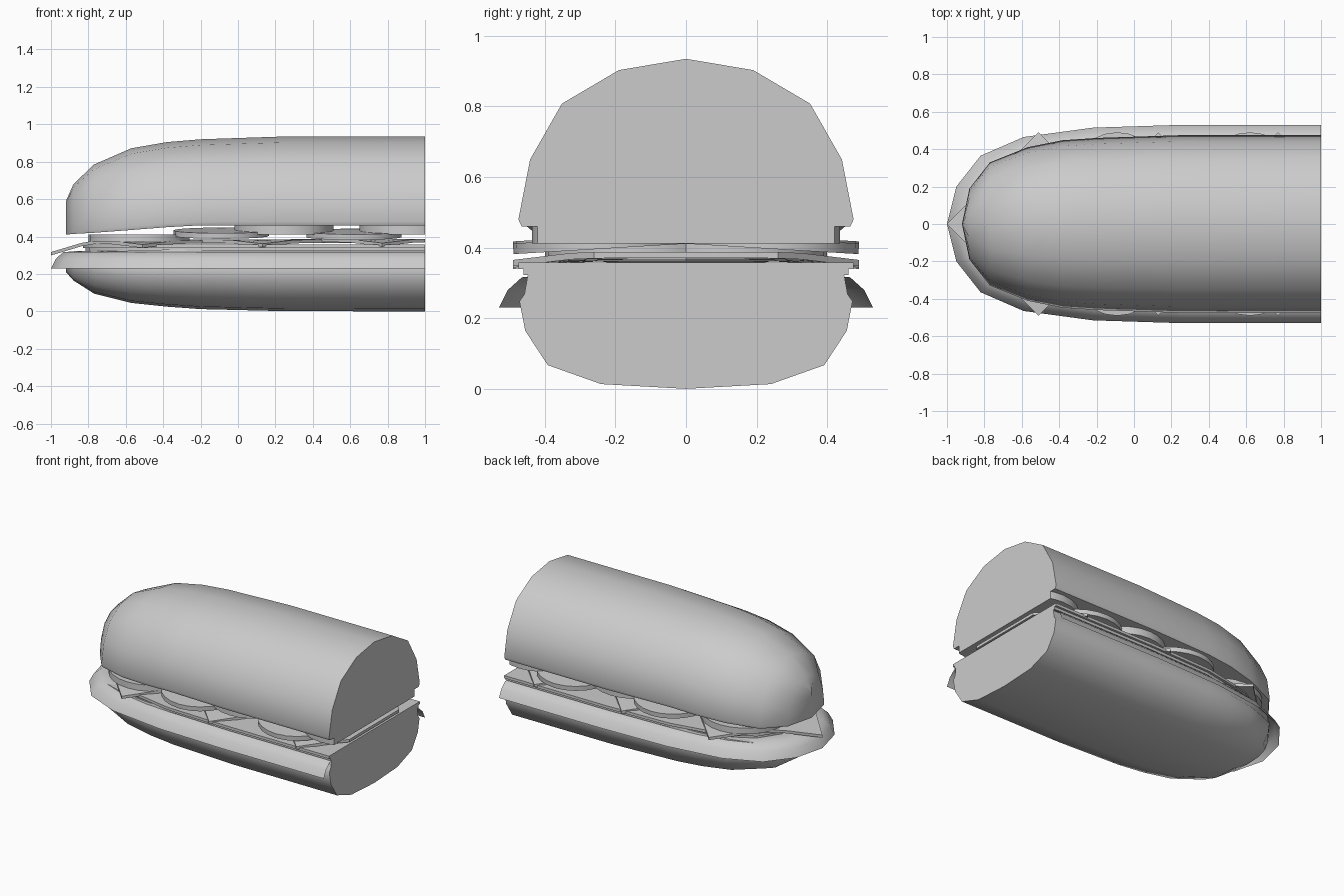
import bpy, bmesh, math
from mathutils import Matrix, Vector

if "Cube" in bpy.data.objects:
    bpy.data.objects.remove(bpy.data.objects["Cube"])


def finish(bm, name, angle=50, closed=True):
    if closed:
        bmesh.ops.recalc_face_normals(bm, faces=bm.faces[:])
    me = bpy.data.meshes.new(name)
    bm.to_mesh(me)
    bm.free()
    ob = bpy.data.objects.new(name, me)
    bpy.context.collection.objects.link(ob)
    bpy.ops.object.select_all(action='DESELECT')
    ob.select_set(True)
    bpy.context.view_layer.objects.active = ob
    bpy.ops.object.shade_smooth_by_angle(angle=math.radians(angle))
    return ob


def bun(name, stations, profile):
    # stations: x, half width, low z, high z; profile: half section in 0..1
    ring = profile + [(-y, z) for y, z in reversed(profile) if y > 0]
    bm = bmesh.new()
    rows = [[bm.verts.new((x, w * y, lo + (hi - lo) * z)) for y, z in ring]
            for x, w, lo, hi in stations]
    n = len(ring)
    for a, b in zip(rows, rows[1:]):
        for i in range(n):
            j = (i + 1) % n
            bm.faces.new((a[i], a[j], b[j], b[i]))
    bm.faces.new(rows[-1])
    bmesh.ops.remove_doubles(bm, verts=bm.verts[:], dist=0.0005)
    return finish(bm, name)


def layer(name, outline, levels, closed):
    # U-shaped outline repeated at (inset, z) levels
    u = outline + [(x, -y) for x, y in reversed(outline[:-1])]
    wide = outline[0][1]
    bm = bmesh.new()
    rows = [[bm.verts.new((1 - (1 - x) * (2 - d) / 2, y * (wide - d) / wide, z))
             for x, y in u] for d, z in levels]
    for a, b in zip(rows, rows[1:]):
        for i in range(len(u) - 1):
            bm.faces.new((a[i], a[i + 1], b[i + 1], b[i]))
    bm.faces.new(rows[-1])
    if closed:
        bm.faces.new(rows[0])
        bm.faces.new([r[0] for r in rows] + [r[-1] for r in reversed(rows)])
    return finish(bm, name, 40, closed)


def trim(bm):
    # flat cut at the sliced end
    bmesh.ops.bisect_plane(bm, geom=bm.verts[:] + bm.edges[:] + bm.faces[:],
                           plane_co=(1, 0, 0), plane_no=(1, 0, 0), clear_outer=True)
    bmesh.ops.holes_fill(bm, edges=[e for e in bm.edges if e.is_boundary], sides=0)


def disc(name, x, y, z, r, thick, tilt=0, pitch=0):
    bm = bmesh.new()
    m = (Matrix.Translation((x, y, z)) @ Matrix.Rotation(tilt, 4, 'X')
         @ Matrix.Rotation(pitch, 4, 'Y'))
    bmesh.ops.create_cone(bm, cap_ends=True, segments=24, radius1=r, radius2=r,
                          depth=thick, matrix=m)
    trim(bm)
    return finish(bm, name)


def cheese(name, x, z, droop):
    # square turned on its corner with sagging tips
    bm = bmesh.new()
    bmesh.ops.create_grid(bm, x_segments=6, y_segments=6, size=0.49 / math.sqrt(2),
                          matrix=Matrix.Rotation(math.pi / 4, 4, 'Z'))
    for v in bm.verts:
        sag = max(0, abs(v.co.y) - 0.3) * 0.12 + max(0, -v.co.x - 0.28) * droop
        v.co += Vector((x, 0, z - sag))
    ext = bmesh.ops.extrude_face_region(bm, geom=bm.faces[:])
    for g in ext['geom']:
        if isinstance(g, bmesh.types.BMVert):
            g.co.z += 0.018
    # put back the underside if extrusion dropped it
    holes = [e for e in bm.edges if e.is_boundary]
    if holes:
        bmesh.ops.holes_fill(bm, edges=holes, sides=0)
    trim(bm)
    return finish(bm, name, 30)


# bread halves
bun("top_bun",
    [(-.92, 0, .41, .59), (-.88, .19, .414, .68), (-.77, .33, .42, .785),
     (-.57, .41, .435, .872), (-.38, .448, .45, .905), (-.2, .46, .46, .92),
     (.25, .475, .46, .935), (1, .475, .46, .935)],
    [(0, 1), (.4, .933), (.74, .733), (.93, .4), (1, .042), (.98, 0)])
bun("bottom_bun",
    [(-.92, 0, .21, .28), (-.88, .19, .165, .30), (-.77, .33, .095, .315),
     (-.57, .41, .045, .325), (-.38, .445, .025, .33), (-.2, .46, .012, .335),
     (.25, .472, .001, .335), (1, .472, 0, .335)],
    [(0, 0), (.51, .04), (.83, .2), (.965, .49), (1, .74), (.97, .8), (.945, 1)])

# drooping lettuce sheet
plan = [(1, .53), (.25, .53), (-.22, .515), (-.59, .465), (-.82, .365), (-.95, .2), (-1, 0)]
layer("lettuce", plan, [(0, .23), (.025, .28), (.065, .316), (.13, .322)], False)

# ham slab
ham = [(1, .475), (.25, .475), (-.2, .46), (-.52, .4), (-.72, .28), (-.81, .14), (-.83, 0)]
layer("ham", ham, [(.015, .322), (.015, .34), (0, .34), (0, .358)], True)

# cheese slices
for i, (x, z, d) in enumerate([(-.51, .362, .3), (.13, .366, 0), (.77, .37, 0)]):
    cheese(f"cheese_{i + 1}", x, z, d)

# tomato and onion slices on both sides
for side, s in (("left", 1), ("right", -1)):
    disc(f"tomato_front_{side}", -.53, s * .13, .392, .27, .04)
    disc(f"tomato_middle_{side}", .245, s * .172, .436, .265, .048)
    disc(f"tomato_end_{side}", .915, s * .172, .436, .265, .048)
    disc(f"onion_middle_{side}", -.09, s * .235, .418, .255, .03, -s * .06)
    disc(f"onion_end_{side}", .62, s * .235, .412, .255, .03, -s * .06)
